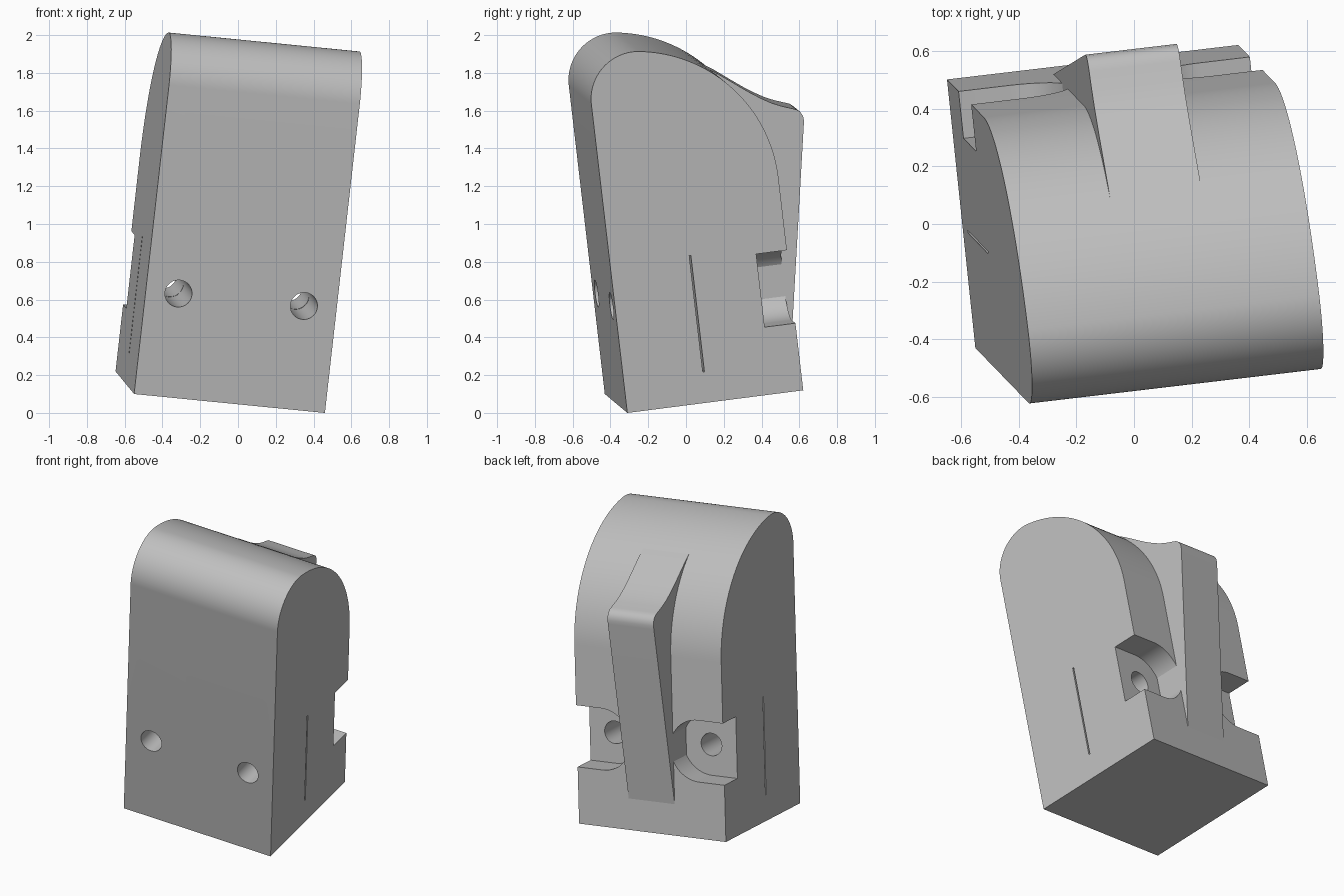
import bpy, bmesh
from math import radians, sin, cos, atan2, pi, hypot
from mathutils import Matrix, Vector

cube = bpy.data.objects.get("Cube")
if cube:
    bpy.data.objects.remove(cube, do_unlink=True)

W, D = 1.022, 0.944          # width and depth of the block
MID = W / 2
HOLE_Z, HOLE_OFF = 0.556, 0.336

# The block leans: its local axes and origin in the world
ax = Vector((0.988, 0.117, -0.098)).normalized()
ay = Vector((-0.105, 0.987, 0.127))
ay = (ay - ax * ay.dot(ax)).normalized()
az = ax.cross(ay)
LEAN = Matrix((ax, ay, az)).transposed().to_4x4()
LEAN.translation = (-0.55, -0.43, 0.10)

grey = bpy.data.materials.new("plain_grey")
grey.use_nodes = True
colour = (0.52, 0.52, 0.52, 1)
grey.diffuse_color = colour
grey.node_tree.nodes["Principled BSDF"].inputs["Base Color"].default_value = colour


def arc(cx, cy, r, a0, a1, n):
    """Points on an arc, angles in radians."""
    return [(cx + r * cos(a0 + (a1 - a0) * i / n), cy + r * sin(a0 + (a1 - a0) * i / n))
            for i in range(n + 1)]


def prism(name, outline, lo, hi, axis):
    """Extrude an outline along x (outline is y, z) or y (outline is x, z)."""
    def place(p, t):
        return (t, p[0], p[1]) if axis == "x" else (p[0], t, p[1])
    bm = bmesh.new()
    face = bm.faces.new([bm.verts.new(place(p, lo)) for p in outline])
    ext = bmesh.ops.extrude_face_region(bm, geom=[face])
    verts = [g for g in ext["geom"] if isinstance(g, bmesh.types.BMVert)]
    step = (hi - lo, 0, 0) if axis == "x" else (0, hi - lo, 0)
    bmesh.ops.translate(bm, verts=verts, vec=step)
    bmesh.ops.recalc_face_normals(bm, faces=bm.faces)
    mesh = bpy.data.meshes.new(name)
    bm.to_mesh(mesh)
    bm.free()
    mesh.materials.append(grey)
    obj = bpy.data.objects.new(name, mesh)
    bpy.context.collection.objects.link(obj)
    return obj


def activate(obj):
    bpy.ops.object.select_all(action="DESELECT")
    obj.select_set(True)
    bpy.context.view_layer.objects.active = obj


def cut(target, cutter):
    cutter.hide_render = True
    mod = target.modifiers.new("cut", "BOOLEAN")
    mod.operation = "DIFFERENCE"
    mod.solver = "EXACT"
    mod.object = cutter
    activate(target)
    bpy.ops.object.modifier_apply(modifier=mod.name)
    bpy.data.objects.remove(cutter, do_unlink=True)


# Body: large back arc flowing into a small front arc
R, r = 0.77, 0.25
cy, cz = D - R, 1.14
fz = cz + ((R - r) ** 2 - (r - cy) ** 2) ** 0.5
join = atan2(fz - cz, r - cy)
profile = [(0, 0), (D, 0)] + arc(cy, cz, R, 0, join, 40) + arc(r, fz, r, join, pi, 32)[1:]
body = prism("body", profile, 0, W, "x")

# Screw holes and the round-ended recesses open to each side
for side in (-1, 1):
    hx = MID + side * HOLE_OFF
    cut(body, prism("hole_cutter", arc(hx, HOLE_Z, 0.072, 0, 2 * pi, 40)[:-1], -0.2, D + 0.2, "y"))
    rr = 0.196
    out = MID + side * (MID + 0.2)
    slot = [(hx + side * rr * cos(a), z) for a, z in
            ((radians(90 + 180 * i / 32), HOLE_Z + rr * sin(radians(90 + 180 * i / 32)))
             for i in range(33))]
    slot += [(out, HOLE_Z - rr), (out, HOLE_Z + rr)]
    cut(body, prism("recess_cutter", slot, 0.779, D + 0.2, "y"))

# Thin slit running across the block
cut(body, prism("slit_cutter", [(0.424, 0.165), (0.433, 0.165), (0.433, 0.79), (0.424, 0.79)],
                -0.1, W + 0.1, "x"))

# Back rib: leaning outwards, with a hollow curve down from the top
rib_profile = [(0.6, 0.2), (D, 0.2), (1.147, 1.36), (1.151, 1.385), (1.149, 1.41), (1.138, 1.432),
               (1.12, 1.447), (1.10, 1.455), (1.04, 1.477), (0.99, 1.5), (0.94, 1.53),
               (0.888, 1.565), (0.83, 1.609), (0.78, 1.648), (0.73, 1.686), (0.68, 1.72),
               (0.64, 1.745), (0.6, 1.74)]
rib = prism("back_rib", rib_profile, MID - 0.16, MID + 0.16, "x")

for obj in (body, rib):
    obj.data.transform(LEAN)
    activate(obj)
    bpy.ops.object.shade_smooth_by_angle(angle=radians(30))
